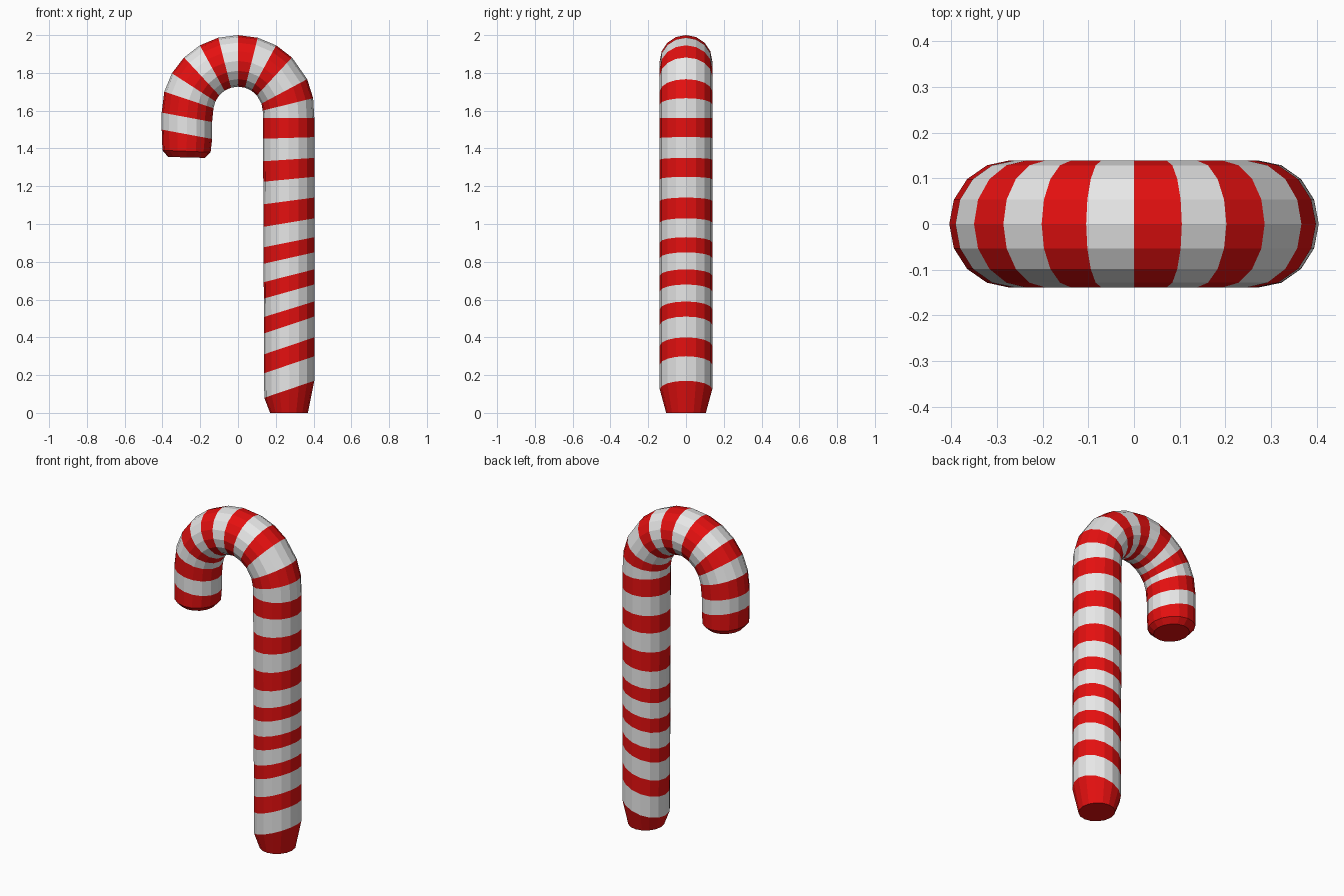
import bpy, bmesh
from math import sin, cos, tau, radians

if "Cube" in bpy.data.objects:
    bpy.data.objects.remove(bpy.data.objects["Cube"], do_unlink=True)


def material(name, colour):
    mat = bpy.data.materials.new(name)
    mat.use_nodes = True
    mat.diffuse_color = colour
    mat.node_tree.nodes["Principled BSDF"].inputs["Base Color"].default_value = colour
    return mat


SIDES = 16
HALF_DEPTH = 0.139
END_DEPTH = 0.105
OUTER, INNER = 0.404, 0.131
ARC_Z = 1.596

# Each ring is (outer point, inner point, half depth) in the x-z plane
rings = [((0.37, 0), (0.17, 0), END_DEPTH)]

# Straight shaft: stripe edges slant less towards the top
for z in (.17, .3, .4, .51, .59, .68, .76, .85, .93, 1.03, 1.14, 1.25, 1.35, 1.46, 1.56):
    slant = min(0.09, 0.085 * (1.56 - z))
    rings.append(((OUTER, z), (0.14 - 0.005 * z, z - slant), HALF_DEPTH))

# Hook: stripe edges fan around the bend
for angle in (10, 25, 45, 60, 75, 90, 105, 120, 135, 150, 165):
    a = radians(angle)
    b = radians(90 + (angle - 90) * 1.1)
    rings.append(((OUTER * cos(a), ARC_Z + OUTER * sin(a)),
                  (INNER * cos(b), ARC_Z + INNER * sin(b)), HALF_DEPTH))

# Hanging end with its tapered tip
rings += [((-OUTER, 1.59), (-0.137, 1.54), HALF_DEPTH),
          ((-OUTER, 1.5), (-0.137, 1.45), HALF_DEPTH),
          ((-0.4, 1.39), (-0.145, 1.38), HALF_DEPTH),
          ((-0.37, 1.355), (-0.175, 1.35), END_DEPTH)]


def add_ring(bm, outer, inner, depth):
    verts = []
    for i in range(SIDES):
        t = tau * i / SIDES
        f = (1 + cos(t)) / 2
        x = inner[0] + (outer[0] - inner[0]) * f
        z = inner[1] + (outer[1] - inner[1]) * f
        verts.append(bm.verts.new((x, depth * sin(t), z)))
    return verts


# Loft the rings, alternating the stripe colours
bm = bmesh.new()
loops = [add_ring(bm, *ring) for ring in rings]
last = len(loops) - 2
for n, (low, high) in enumerate(zip(loops, loops[1:])):
    red = n % 2 == 0 or n == last
    for i in range(SIDES):
        j = (i + 1) % SIDES
        face = bm.faces.new((low[i], low[j], high[j], high[i]))
        face.material_index = 0 if red else 1

# Flat red end caps
bm.faces.new(loops[0][::-1])
bm.faces.new(loops[-1])
bmesh.ops.recalc_face_normals(bm, faces=bm.faces[:])

mesh = bpy.data.meshes.new("striped_cane")
bm.to_mesh(mesh)
bm.free()
mesh.materials.append(material("candy red", (0.78, 0.005, 0.005, 1)))
mesh.materials.append(material("sugar white", (0.8, 0.8, 0.8, 1)))
bpy.context.collection.objects.link(bpy.data.objects.new("striped_cane", mesh))
